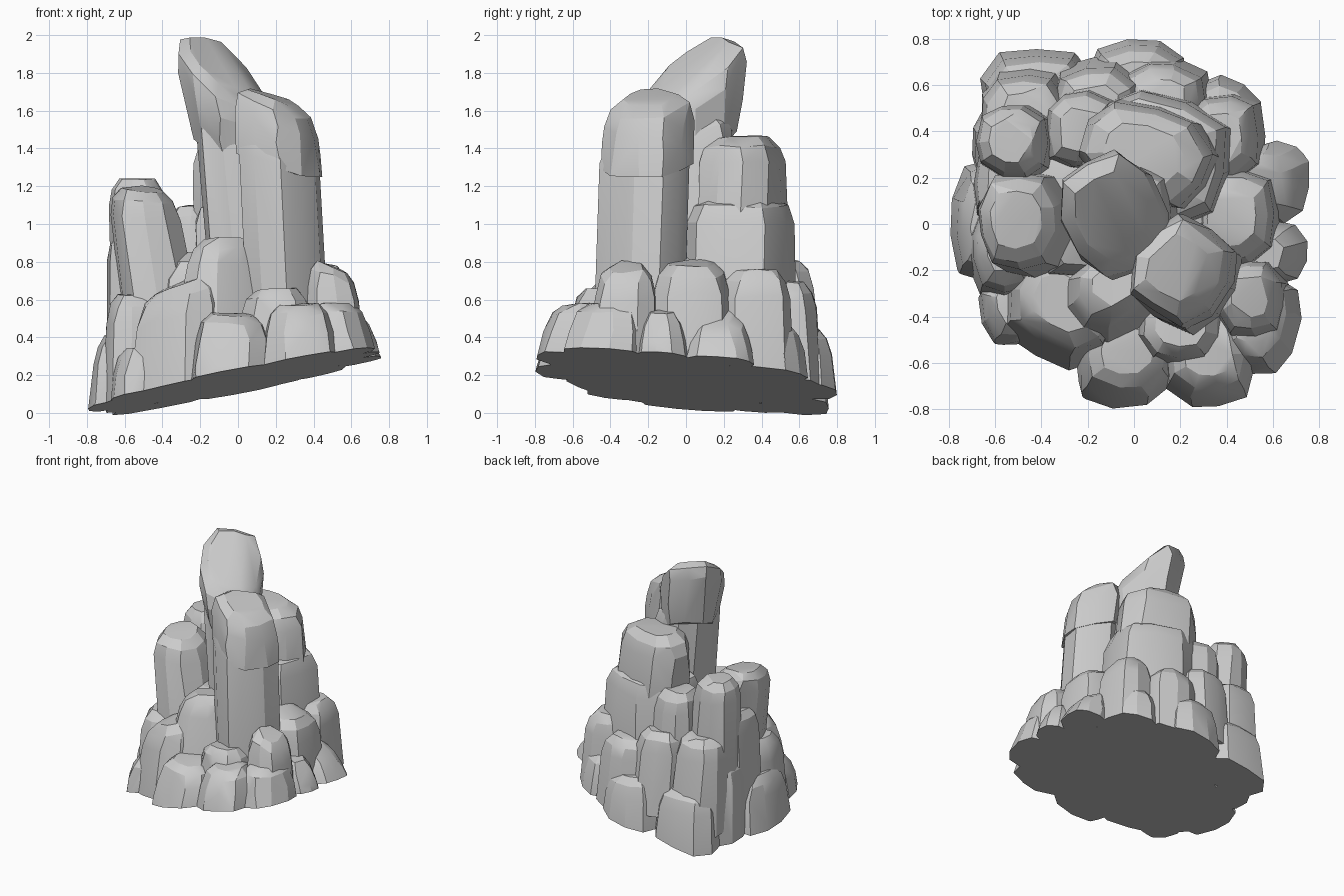
import bpy
import bmesh
import math
import random
from mathutils import Vector

cube = bpy.data.objects.get("Cube")
if cube:
    bpy.data.objects.remove(cube, do_unlink=True)

GROUND_POINT = Vector((0, 0, 0.168))
GROUND_NORMAL = Vector((-0.19, 0.085, 1)).normalized()

# One stone colour
stone = bpy.data.materials.new("grey_stone")
stone.use_nodes = True
colour = (0.6, 0.6, 0.6, 1)
stone.diffuse_color = colour
stone.node_tree.nodes["Principled BSDF"].inputs["Base Color"].default_value = colour

rng = random.Random(7)


def rock(name, at, size, z, lean=(0, 0), slope=(0, 0), taper=0.85, turn=0, sides=10):
    """Convex faceted boulder: irregular rings from foot to worn top, cut by the ground."""
    height = z[1] - z[0]
    worn = min(0.14, 0.4 * height)
    levels = [(z[0], 1.0), (z[0] + 0.35 * height, 1.02), (z[1] - worn, 1.0),
              (z[1] - 0.35 * worn, 0.89), (z[1], 0.62)]
    spin = math.radians(turn)
    start = rng.uniform(0, 1)
    outline = [rng.uniform(0.98, 1.06) for _ in range(sides)]
    bm = bmesh.new()
    for level, scale in levels:
        t = (level - z[0]) / height
        scale *= 1 + (taper - 1) * t
        for i, wobble in enumerate(outline):
            angle = math.tau * (i + start + rng.uniform(-0.12, 0.12)) / sides
            c, s = math.cos(angle), math.sin(angle)
            r = scale * wobble * (abs(c) ** 3 + abs(s) ** 3) ** (-1 / 3)
            u, v = size[0] * r * c, size[1] * r * s
            x = u * math.cos(spin) - v * math.sin(spin)
            y = u * math.sin(spin) + v * math.cos(spin)
            lift = (slope[0] * x + slope[1] * y) * (0.7 + 0.3 * t)
            bm.verts.new((at[0] + x + lean[0] * t, at[1] + y + lean[1] * t,
                          level + lift + rng.uniform(-0.012, 0.012)))
    bmesh.ops.convex_hull(bm, input=bm.verts[:])
    loose = [v for v in bm.verts if not v.link_faces]
    bmesh.ops.delete(bm, geom=loose, context="VERTS")
    bmesh.ops.dissolve_limit(bm, angle_limit=math.radians(7), verts=bm.verts[:], edges=bm.edges[:])
    bmesh.ops.bisect_plane(bm, geom=bm.verts[:] + bm.edges[:] + bm.faces[:],
                           plane_co=GROUND_POINT, plane_no=GROUND_NORMAL, clear_inner=True)
    bmesh.ops.holes_fill(bm, edges=[e for e in bm.edges if e.is_boundary], sides=0)
    bmesh.ops.recalc_face_normals(bm, faces=bm.faces[:])
    mesh = bpy.data.meshes.new(name)
    bm.to_mesh(mesh)
    bm.free()
    mesh.materials.append(stone)
    obj = bpy.data.objects.new(name, mesh)
    bpy.context.collection.objects.link(obj)
    bpy.ops.object.select_all(action="DESELECT")
    obj.select_set(True)
    bpy.context.view_layer.objects.active = obj
    bpy.ops.object.shade_smooth_by_angle(angle=math.radians(20))


# Hidden core that closes the gaps between boulders
rock("core_mound", at=(-0.02, 0), size=(0.62, 0.6), z=(-0.2, 0.52), taper=0.8, turn=45, sides=16)
rock("core_upper", at=(-0.04, 0.1), size=(0.46, 0.4), z=(0.3, 0.85), lean=(-0.04, 0.03))

# Main tower
rock("spire_tip", at=(-0.06, 0.04), size=(0.17, 0.21), z=(1.4, 1.85),
     lean=(-0.04, -0.01), slope=(-0.52, 0.56), taper=1.38, turn=25)
rock("spire_shaft", at=(0.06, 0), size=(0.19, 0.22), z=(0.5, 1.6),
     lean=(-0.1, 0.03), slope=(-0.4, 0.2), taper=1)
rock("front_column_cap", at=(0.22, -0.21), size=(0.2, 0.22), z=(1.31, 1.67),
     lean=(-0.03, 0.02), slope=(-0.38, 0.1), taper=0.96, turn=-35)
rock("front_column_shaft", at=(0.26, -0.24), size=(0.19, 0.22), z=(0.55, 1.48),
     lean=(-0.05, 0.03), slope=(-0.3, 0.1), taper=1, turn=-35)
rock("back_column_cap", at=(0.07, 0.3), size=(0.28, 0.21), z=(1.0, 1.46),
     lean=(-0.03, 0), taper=0.94, turn=-22)
rock("back_column_base", at=(0.12, 0.28), size=(0.31, 0.28), z=(0.4, 1.14),
     lean=(-0.04, 0), taper=0.96, turn=-20)

# Secondary pillars on the right-hand side
rock("side_pillar", at=(-0.37, -0.01), size=(0.21, 0.24), z=(0.3, 1.18),
     lean=(-0.14, 0.03), slope=(-0.08, 0.1), taper=0.82)
rock("side_pillar_rear", at=(-0.49, 0.34), size=(0.17, 0.17), z=(0.5, 1.23),
     lean=(-0.04, 0.02), taper=0.88)
rock("rear_pillar", at=(-0.2, 0.4), size=(0.18, 0.18), z=(0.4, 1.09), lean=(-0.03, 0.01))
rock("rear_pillar_foot", at=(-0.15, 0.53), size=(0.2, 0.19), z=(0.2, 0.8), lean=(-0.02, -0.03))
rock("rear_corner_foot", at=(-0.45, 0.5), size=(0.2, 0.2), z=(0.1, 0.82), lean=(-0.03, -0.04))
rock("side_shoulder", at=(-0.54, 0.16), size=(0.15, 0.2), z=(0.2, 0.94), lean=(-0.02, 0.03))

# Middle tier boulders
rock("front_middle_boulder", at=(-0.1, -0.32), size=(0.25, 0.21), z=(0.35, 0.92),
     lean=(0.02, 0.06), taper=0.64, turn=30)
rock("front_large_boulder", at=(-0.34, -0.42), size=(0.27, 0.22), z=(-0.1, 0.68),
     lean=(0.04, 0.08), slope=(0.36, 0.1), taper=0.8, turn=-25)
rock("left_front_boulder", at=(0.52, -0.34), size=(0.17, 0.19), z=(0.2, 0.77),
     lean=(-0.02, 0.03), slope=(-0.35, 0), taper=0.75)
rock("left_boulder", at=(0.45, 0.03), size=(0.2, 0.23), z=(0.1, 0.79),
     lean=(-0.03, 0), slope=(-0.15, 0), taper=0.84)
rock("left_rear_boulder", at=(0.4, 0.37), size=(0.18, 0.2), z=(0.1, 0.75), lean=(-0.03, 0))
rock("rear_boulder", at=(0.14, 0.54), size=(0.2, 0.18), z=(0.1, 0.69), lean=(-0.02, -0.01))
rock("side_middle_boulder", at=(-0.57, -0.13), size=(0.16, 0.21), z=(-0.1, 0.62), lean=(0.02, 0.03))

# Low ring around the foot, listed anticlockwise from the front
rock("foot_front", at=(-0.03, -0.61), size=(0.22, 0.21), z=(0.1, 0.52), lean=(0, 0.07), taper=0.8)
rock("foot_front_inner", at=(0.2, -0.48), size=(0.2, 0.18), z=(0, 0.65), lean=(0, 0.05))
rock("foot_front_left", at=(0.33, -0.61), size=(0.2, 0.21), z=(0.18, 0.57),
     lean=(-0.01, 0.06), taper=0.8)
rock("foot_left_front", at=(0.57, -0.45), size=(0.17, 0.23), z=(0.2, 0.58),
     lean=(-0.05, 0.05), taper=0.78, turn=-15)
rock("foot_left", at=(0.62, -0.13), size=(0.17, 0.15), z=(0.18, 0.53),
     lean=(-0.05, 0), slope=(-0.2, 0), taper=0.72)
rock("foot_left_wedge", at=(0.65, 0.18), size=(0.17, 0.18), z=(0.22, 0.5),
     lean=(-0.09, 0), slope=(-0.5, 0), taper=0.7, turn=-14)
rock("foot_left_rear", at=(0.38, 0.47), size=(0.17, 0.19), z=(0, 0.47), lean=(-0.02, -0.03), turn=-30)
rock("foot_rear", at=(0.02, 0.64), size=(0.23, 0.18), z=(-0.1, 0.44), lean=(-0.01, -0.03), taper=0.8)
rock("foot_rear_right", at=(-0.41, 0.58), size=(0.25, 0.19), z=(-0.1, 0.43), lean=(0, -0.03), turn=3)
rock("foot_right_rear", at=(-0.57, 0.34), size=(0.13, 0.21), z=(-0.2, 0.58), lean=(0, -0.02))
rock("foot_right", at=(-0.67, 0.01), size=(0.13, 0.26), z=(-0.1, 0.4), lean=(0.03, 0), taper=0.8)
rock("foot_right_front", at=(-0.53, -0.38), size=(0.15, 0.17), z=(-0.1, 0.34), lean=(0.02, 0.04), turn=10)
